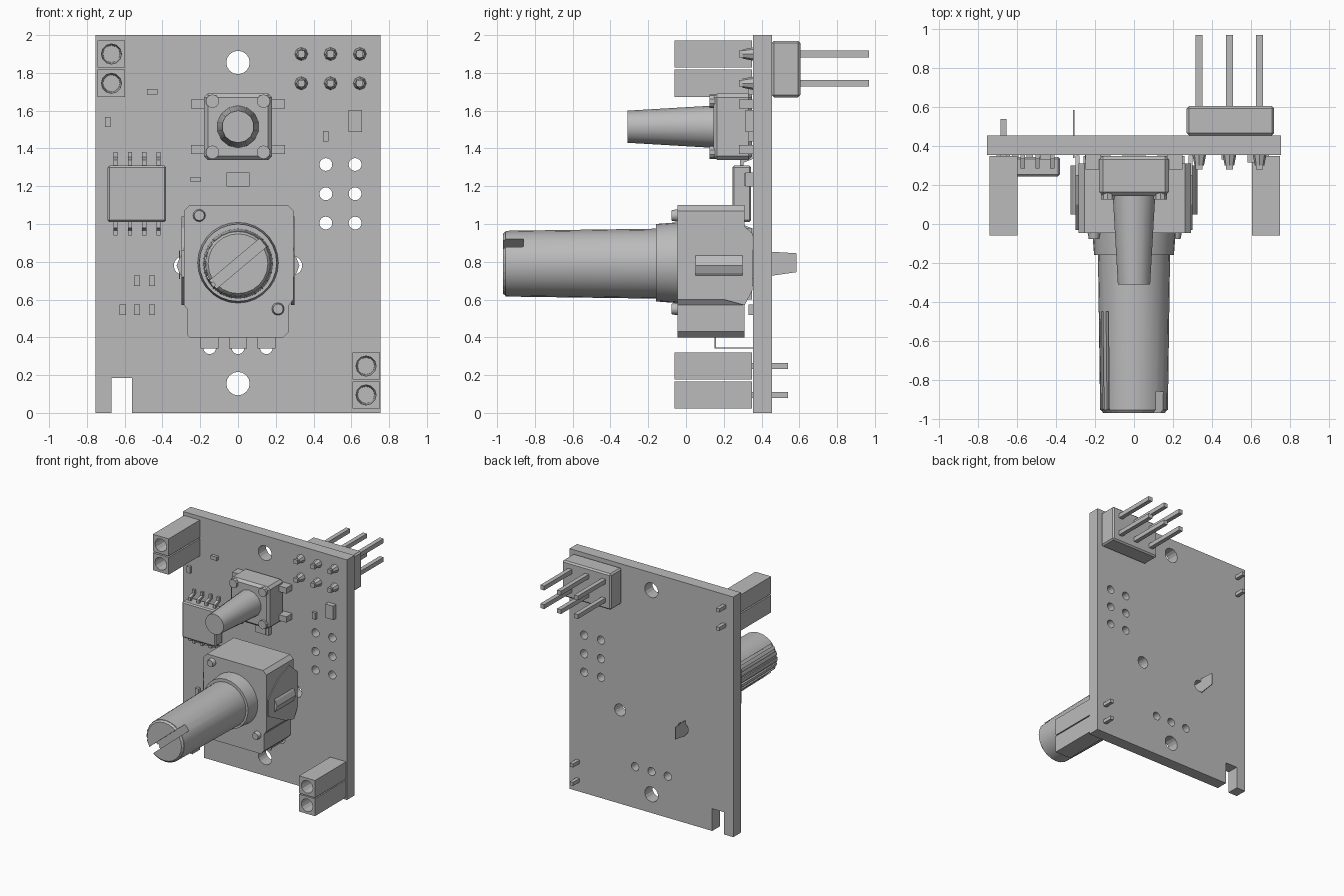
import bpy, bmesh, math
from mathutils import Matrix, Vector

old = bpy.data.objects.get("Cube")
if old:
    bpy.data.objects.remove(old, do_unlink=True)

grey = bpy.data.materials.new("plain grey")
grey.use_nodes = True
COLOUR = (0.5, 0.5, 0.5, 1)
grey.diffuse_color = COLOUR
grey.node_tree.nodes["Principled BSDF"].inputs["Base Color"].default_value = COLOUR

FRONT, BACK = 0.355, 0.455   # board faces


def finish(name, bm):
    bmesh.ops.recalc_face_normals(bm, faces=bm.faces)
    mesh = bpy.data.meshes.new(name)
    bm.to_mesh(mesh)
    bm.free()
    mesh.materials.append(grey)
    ob = bpy.data.objects.new(name, mesh)
    bpy.context.collection.objects.link(ob)
    return ob


def box(name, x, y, z, bevel=0):
    bm = bmesh.new()
    bmesh.ops.create_cube(bm, size=1)
    for v in bm.verts:
        v.co = Vector([(a + b) / 2 + c * (b - a) for (a, b), c in zip((x, y, z), v.co)])
    if bevel:
        bmesh.ops.bevel(bm, geom=bm.edges[:], offset=bevel, segments=1, affect='EDGES')
    return finish(name, bm)


def rod(name, x, z, y0, y1, r0, r1=None, sides=16):
    """Cylinder or cone lying along y."""
    bm = bmesh.new()
    bmesh.ops.create_cone(bm, cap_ends=True, segments=sides, radius1=r0,
                          radius2=r0 if r1 is None else r1, depth=y1 - y0)
    bm.transform(Matrix.Translation((x, (y0 + y1) / 2, z)) @ Matrix.Rotation(-math.pi / 2, 4, 'X'))
    return finish(name, bm)


def prism(name, pts, axis, a, b):
    """Extrude an (x, z) profile along y, or a (y, z) profile along x."""
    place = (lambda p, t: (p[0], t, p[1])) if axis == 'Y' else (lambda p, t: (t, p[0], p[1]))
    bm = bmesh.new()
    face = bm.faces.new([bm.verts.new(place(p, a)) for p in pts])
    new = bmesh.ops.extrude_face_region(bm, geom=[face])["geom"]
    shift = Vector(place((0, 0), b - a))
    bmesh.ops.translate(bm, vec=shift, verts=[g for g in new if isinstance(g, bmesh.types.BMVert)])
    return finish(name, bm)


def cut(target, cutter):
    bpy.context.view_layer.objects.active = target
    mod = target.modifiers.new("cut", 'BOOLEAN')
    mod.operation, mod.solver, mod.object = 'DIFFERENCE', 'EXACT', cutter
    bpy.ops.object.modifier_apply(modifier=mod.name)
    bpy.data.objects.remove(cutter, do_unlink=True)


def smooth(ob):
    bpy.ops.object.select_all(action='DESELECT')
    ob.select_set(True)
    bpy.context.view_layer.objects.active = ob
    bpy.ops.object.shade_smooth_by_angle(angle=math.radians(35))


# Circuit board with notch and drilled holes
board = prism("circuit_board", [(-.755, 0), (-.67, 0), (-.67, .185), (-.56, .185), (-.56, 0),
                                (.755, 0), (.755, 2), (-.755, 2)], 'Y', FRONT, BACK)
holes = [(0, 1.855, .062), (0, .155, .062), (.29, .78, .05), (-.29, .78, .05)]
holes += [(x, z, .034) for x in (.465, .62) for z in (1.005, 1.16, 1.315)]
holes += [(x, .345, .034) for x in (-.15, 0, .15)]
for x, z, r in holes:
    cut(board, rod("hole_cutter", x, z, .3, .5, r))

# Pin header at the back
box("header_block", (.27, .72), (BACK, .605), (1.67, 1.97), .012)
for x in (.335, .49, .645):
    for z in (1.745, 1.9):
        box("header_pin", (x - .018, x + .018), (.28, .97), (z - .018, z + .018))
        rod("solder_cone", x, z, .3, FRONT, .024, .035, 8)

# Two pairs of square sockets with round openings
for x, zs in ((-.67, (1.745, 1.9)), (.678, (.095, .248))):
    for z in zs:
        socket = box("socket", (x - .073, x + .073), (-.06, FRONT - .005), (z - .072, z + .072))
        cut(socket, rod("bore_cutter", x, z, -.1, .15, .055, .045, 12))
        box("socket_pin", (x - .015, x + .015), (.34, .54), (z - .015, z + .015))

# Push button
button = box("button_housing", (-.18, .18), (.145, .35), (1.34, 1.69), .02)
plunger = rod("button_plunger", 0, 1.515, -.31, .15, .085, .112, 14)
smooth(plunger)
for sx in (-1, 1):
    for z in (1.395, 1.635):
        box("button_leg", sorted((sx * .17, sx * .25)), (.28, FRONT), (z - .024, z + .024))
    for z in (1.38, 1.65):
        rod("button_rivet", sx * .135, z, .125, .2, .036, sides=10)

# Eight legged chip with bent pins
box("chip_body", (-.69, -.38), (.245, .345), (1.01, 1.31), .01)
for i in range(4):
    x = -.648 + i * .076
    for s in (-1, 1):
        mid = 1.16
        pts = [(.285, mid + s * .14), (.285, mid + s * .18), (.335, mid + s * .195), (.335, mid + s * .222),
               (FRONT, mid + s * .222), (FRONT, mid + s * .185), (.305, mid + s * .165), (.305, mid + s * .14)]
        prism("chip_pin", pts, 'X', x - .011, x + .011)

# Small surface parts: centre x, centre z, width, height, thickness
parts = [(-.455, 1.7, .055, .03, .025), (-.69, 1.54, .03, .055, .025), (-.225, 1.235, .055, .027, .025),
         (.465, 1.465, .03, .055, .025), (.62, 1.545, .072, .115, .04), (0, 1.235, .12, .075, .04)]
parts += [(x, .7, .033, .055, .025) for x in (-.535, -.455)]
parts += [(x, .545, .033, .055, .025) for x in (-.61, -.535, -.455)]
for x, z, w, h, t in parts:
    box("surface_part", (x - w / 2, x + w / 2), (FRONT - t, FRONT), (z - h / 2, z + h / 2))
box("surface_part_cap", (-.037, .037), (.31, FRONT), (1.2, 1.27))

# Rotary control housing
prism("knob_housing", [(-.255, .4), (.24, .4), (.27, .43), (.27, .57), (.293, .6), (.293, 1.07),
                       (.263, 1.1), (-.255, 1.1), (-.285, 1.07), (-.285, .57), (-.27, .55), (-.27, .415)],
      'Y', -.045, .31)
box("knob_base", (-.26, .26), (.3, .35), (.6, .98))
for x, z in ((-.205, 1.045), (.212, .55)):
    smooth(rod("housing_rivet", x, z, -.078, -.03, .027, .036, 12))

# Side brackets with tabs
for s in (-1, 1):
    prism("side_bracket", [(-.03, .72), (.2, .6), (.31, .57), (.352, .65), (.352, .95), (.25, 1.04),
                           (.1, .98), (-.03, .86)], 'X', s * .28, s * .3)
    prism("bracket_clip", [(s * .28, .7), (s * .31, .74), (s * .325, .78), (s * .31, .82),
                           (s * .28, .86)], 'Y', .05, .3)
prism("bracket_tab", [(.34, .71), (.585, .745), (.585, .845), (.34, .86)], 'X', -.312, -.306)

# Three thin terminals bent down into the board
for x in (-.15, 0, .15):
    box("terminal_plate", (x - .048, x + .048), (.15, .158), (.34, .42))
    box("terminal_strip", (x - .03, x + .03), (.15, FRONT), (.34, .346))

# Collar and grooved, slotted shaft
CZ = .79
smooth(rod("shaft_collar", 0, CZ + .005, -.16, -.03, .205, .215, 28))
shaft = rod("shaft", 0, CZ, -.955, -.1, .174, .186, 24)
slot = box("slot_cutter", (-.3, .3), (-1.1, -.86), (-.028, .028))
slot.data.transform(Matrix.Translation((0, 0, CZ)) @ Matrix.Rotation(math.radians(-40), 4, 'Y'))
cut(shaft, slot)
for deg in range(140, 225, 16):
    groove = box("groove_cutter", (.163, .22), (-1.1, -.45), (-.01, .01))
    groove.data.transform(Matrix.Translation((0, 0, CZ)) @ Matrix.Rotation(-math.radians(deg), 4, 'Y'))
    cut(shaft, groove)
smooth(shaft)
tip = rod("shaft_tip", 0, CZ, -.97, -.95, .158, .174, 24)
slot = box("slot_cutter", (-.3, .3), (-1.1, -.86), (-.028, .028))
slot.data.transform(Matrix.Translation((0, 0, CZ)) @ Matrix.Rotation(math.radians(-40), 4, 'Y'))
cut(tip, slot)
